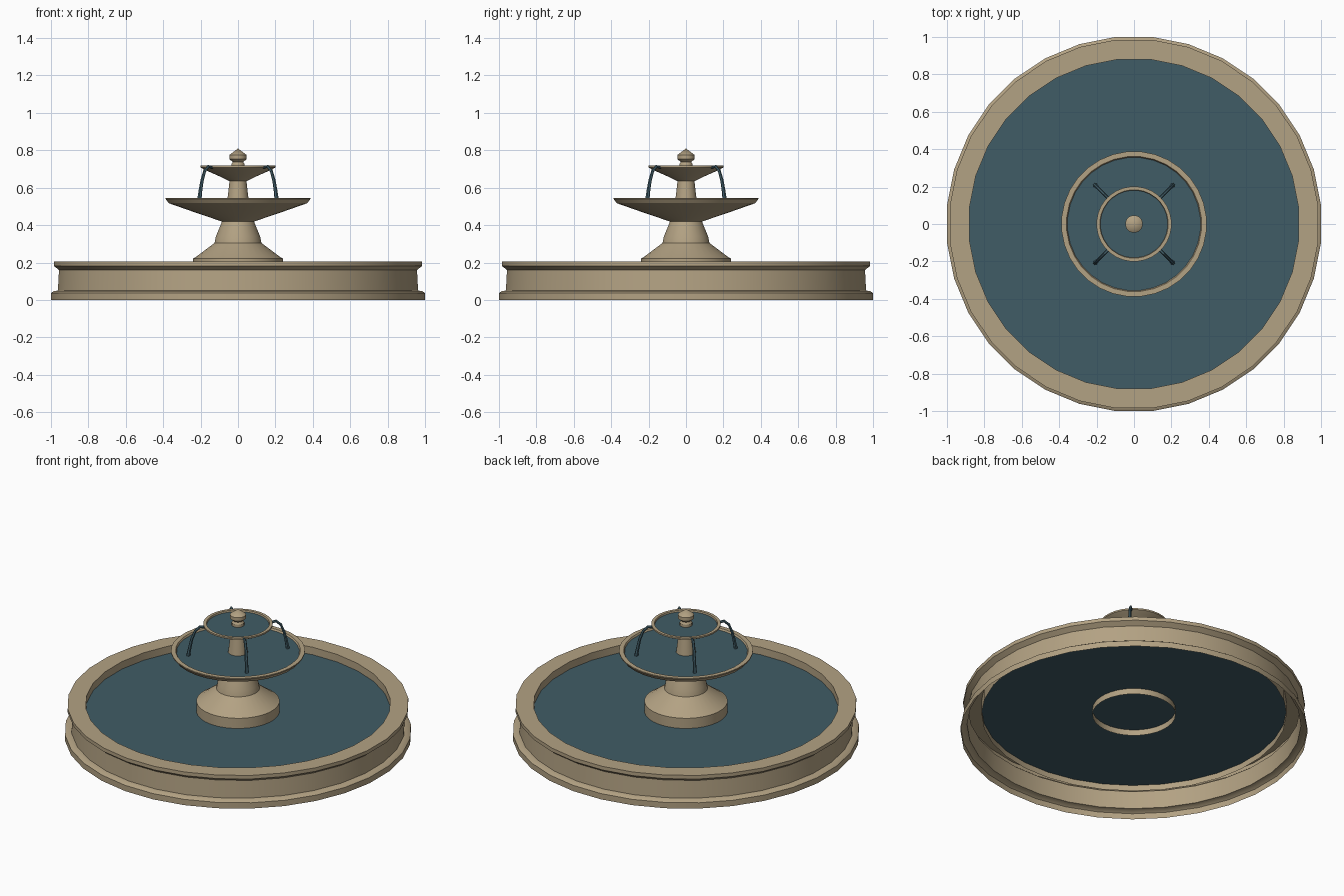
import bpy, bmesh
from math import pi, cos, sin

cube = bpy.data.objects.get("Cube")
if cube:
    bpy.data.objects.remove(cube, do_unlink=True)


def material(name, color):
    mat = bpy.data.materials.new(name)
    mat.use_nodes = True
    mat.diffuse_color = color
    mat.node_tree.nodes["Principled BSDF"].inputs["Base Color"].default_value = color
    return mat


stone = material("sandstone", (0.45, 0.36, 0.227, 1))
water = material("water", (0.051, 0.107, 0.133, 1))


def finish(obj, mat, angle):
    obj.data.materials.append(mat)
    bpy.ops.object.select_all(action="DESELECT")
    obj.select_set(True)
    bpy.context.view_layer.objects.active = obj
    bpy.ops.object.shade_smooth_by_angle(angle=angle)


def lathe(name, profile, mat, sides=32, angle=0.5):
    """Spin (radius, height) points about z, with flats facing the axes."""
    bm = bmesh.new()
    grow = 1 / cos(pi / sides)
    rings = []
    for r, z in profile:
        if r == 0:
            rings.append([bm.verts.new((0, 0, z))] * sides)
            continue
        turns = [2 * pi * (j + 0.5) / sides for j in range(sides)]
        rings.append([bm.verts.new((r * grow * cos(a), r * grow * sin(a), z)) for a in turns])
    for low, high in zip(rings, rings[1:]):
        for j in range(sides):
            k = (j + 1) % sides
            corners = [low[j], low[k], high[k], high[j]]
            bm.faces.new(list(dict.fromkeys(corners)))
    mesh = bpy.data.meshes.new(name)
    bm.to_mesh(mesh)
    bm.free()
    obj = bpy.data.objects.new(name, mesh)
    bpy.context.collection.objects.link(obj)
    finish(obj, mat, angle)


# Basin wall, open underneath, with plinth and overhanging rim
lathe("basin_wall", [(1, 0), (1, 0.037), (0.985, 0.047), (0.963, 0.05), (0.957, 0.16),
                     (0.972, 0.172), (0.985, 0.182), (0.985, 0.205), (0.88, 0.205),
                     (0.88, 0.12)], stone)

# Pedestal and large bowl
lathe("pedestal", [(0.24, 0.12), (0.24, 0.222), (0.225, 0.23), (0.125, 0.305),
                   (0.118, 0.34), (0.085, 0.42)], stone)
lathe("large_bowl", [(0.085, 0.418), (0.1, 0.424), (0.23, 0.468), (0.37, 0.517),
                     (0.387, 0.54), (0.387, 0.546), (0.36, 0.546), (0.35, 0.525)], stone)

# Neck and small bowl
lathe("neck", [(0.058, 0.525), (0.045, 0.637)], stone)
lathe("small_bowl", [(0.045, 0.635), (0.075, 0.65), (0.18, 0.697), (0.2, 0.708),
                     (0.2, 0.718), (0.182, 0.718), (0.178, 0.7)], stone)

# Finial
lathe("finial", [(0.036, 0.7), (0.036, 0.725), (0.028, 0.737), (0.046, 0.753),
                 (0.046, 0.775), (0, 0.81)], stone, sides=16)

# Water surfaces
for name, radius, height in (("basin_water", 0.88, 0.157),
                             ("large_bowl_water", 0.36, 0.535),
                             ("small_bowl_water", 0.182, 0.708)):
    lathe(name, [(radius, height), (0, height)], water)

# Four water jets spilling over the small bowl on the diagonals
path = [(0.138, 0.708, 0.9), (0.158, 0.714, 0.9), (0.178, 0.69, 0.9),
        (0.192, 0.64, 1), (0.2, 0.59, 1.1), (0.207, 0.535, 1.3)]
for sx, sy, side in ((1, -1, "front_left"), (-1, -1, "front_right"),
                     (1, 1, "back_left"), (-1, 1, "back_right")):
    curve = bpy.data.curves.new("jet_" + side, "CURVE")
    curve.dimensions = "3D"
    curve.bevel_depth = 0.009
    curve.bevel_resolution = 1
    curve.use_fill_caps = True
    spline = curve.splines.new("POLY")
    spline.points.add(len(path) - 1)
    for point, (d, z, radius) in zip(spline.points, path):
        point.co = (sx * d, sy * d, z, 1)
        point.radius = radius
    jet = bpy.data.objects.new("jet_" + side, curve)
    bpy.context.collection.objects.link(jet)
    bpy.ops.object.select_all(action="DESELECT")
    jet.select_set(True)
    bpy.context.view_layer.objects.active = jet
    bpy.ops.object.convert(target="MESH")
    finish(bpy.context.view_layer.objects.active, water, 0.8)
